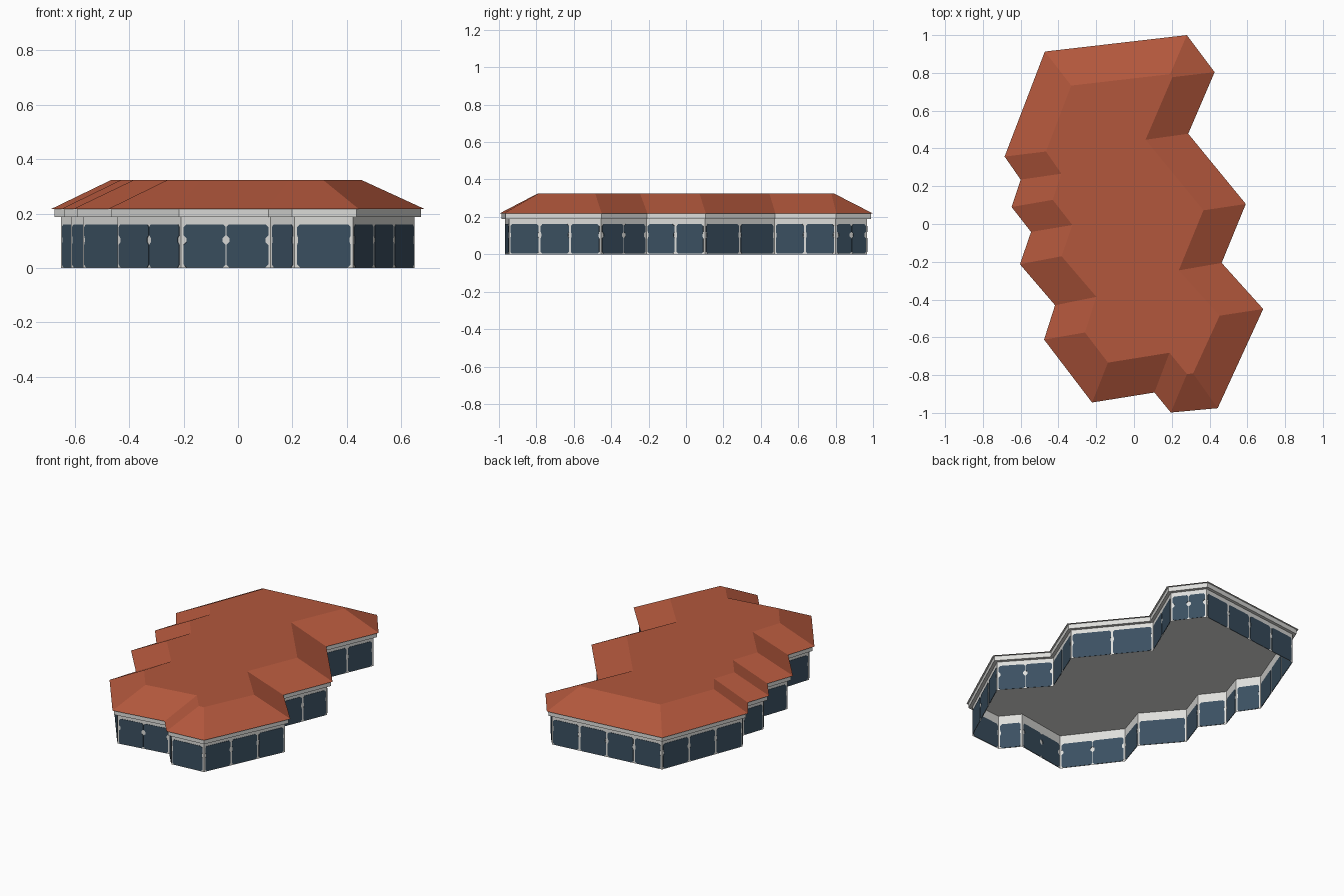
import bpy, bmesh
from mathutils import Vector

if "Cube" in bpy.data.objects:
    bpy.data.objects.remove(bpy.data.objects["Cube"])

# Eave outline of the building, clockwise seen from above
EAVE = [(-.472, .913), (.28, 1.0), (.427, .804), (.287, .478), (.592, .106),
        (.464, -.206), (.684, -.45), (.443, -.975), (.195, -.998), (.108, -.892),
        (-.222, -.945), (-.476, -.612), (-.418, -.43), (-.604, -.213),
        (-.545, -.042), (-.648, .09), (-.6, .235), (-.685, .357)]
# Window panes on each wall, same order
PANES = [4, 2, 2, 2, 2, 2, 3, 1, 1, 2, 2, 1, 1, 1, 1, 1, 1, 3]
# Walls whose panes nearly touch, leaving a small star between them
TIGHT = (1, 5, 9, 10)
Z_EAVE, Z_ROOF, Z_TRIM = .218, .324, .188


def material(name, rgb):
    lin = [((c / 255 + .055) / 1.055) ** 2.4 for c in rgb]
    m = bpy.data.materials.new(name)
    m.diffuse_color = (*lin, 1)
    m.use_nodes = True
    m.node_tree.nodes["Principled BSDF"].inputs["Base Color"].default_value = m.diffuse_color
    return m


TILE = material("terracotta_tile", (178, 87, 60))
WHITE = material("white_plaster", (222, 222, 219))
GLASS = material("blue_grey_glass", (59, 80, 97))


def make_object(name, bm, mat):
    me = bpy.data.meshes.new(name)
    bm.to_mesh(me)
    bm.free()
    me.materials.append(mat)
    ob = bpy.data.objects.new(name, me)
    bpy.context.collection.objects.link(ob)
    return ob


def inset(d):
    """Outline moved inwards by d with mitred corners."""
    pts = [Vector(p) for p in EAVE]
    out = []
    for i, p in enumerate(pts):
        a = (p - pts[i - 1]).normalized()
        b = (pts[(i + 1) % len(pts)] - p).normalized()
        n1, n2 = Vector((a.y, -a.x)), Vector((b.y, -b.x))
        out.append(p + (n1 + n2) * d / (1 + n1.dot(n2)))
    return out


def ring(bm, d, z):
    return [bm.verts.new((p.x, p.y, z)) for p in inset(d)]


def bridge(bm, low, high):
    for i in range(len(low)):
        j = (i + 1) % len(low)
        bm.faces.new((low[j], low[i], high[i], high[j]))


# Hipped roof with a flat top
bm = bmesh.new()
low, high = ring(bm, 0, Z_EAVE), ring(bm, .195, Z_ROOF)
bridge(bm, low, high)
bm.faces.new(high[::-1])
make_object("roof", bm, TILE)

# Ceiling and eave underside
bm = bmesh.new()
bm.faces.new(ring(bm, 0, Z_EAVE - .0005))
make_object("ceiling", bm, WHITE)

# Trim band under the eaves
bm = bmesh.new()
low, high = ring(bm, .01, Z_TRIM), ring(bm, .01, Z_EAVE - .001)
bridge(bm, low, high)
bridge(bm, ring(bm, .029, Z_TRIM), low)
make_object("eave_trim", bm, WHITE)

# Walls, open underneath
bm = bmesh.new()
bridge(bm, ring(bm, .03, 0), ring(bm, .03, Z_EAVE - .001))
make_object("walls", bm, WHITE)


def pane_profile(u0, u1, n):
    """Pane with clipped corners and a notch n deep halfway up each side."""
    z0, zm, z1, c = .003, .103, .161, .01
    right = [(u1 - c, z0), (u1, z0 + c), (u1, zm - .018), (u1 - n, zm - .007),
             (u1 - n, zm + .007), (u1, zm + .018), (u1, z1 - c), (u1 - c, z1)]
    return right + [(u0 + u1 - u, z) for u, z in reversed(right)]


# Window panes: thin plates showing on both sides of the walls
bm = bmesh.new()
corners = inset(.03)
for i, count in enumerate(PANES):
    a, b = corners[i], corners[(i + 1) % len(corners)]
    along = (b - a).normalized()
    out = Vector((-along.y, along.x))
    margin = .009
    gap, notch = (.003, .011) if i in TIGHT else (.012, .004)
    step = ((b - a).length - 2 * margin + gap) / count
    for k in range(count):
        u0 = margin + k * step
        prof = pane_profile(u0, u0 + step - gap, notch)
        sides = []
        for off in (-.002, .002):
            pts = [a + along * u + out * off for u, z in prof]
            sides.append([bm.verts.new((p.x, p.y, z)) for p, (u, z) in zip(pts, prof)])
        bm.faces.new(sides[0])
        bm.faces.new(sides[1][::-1])
        bridge(bm, sides[0], sides[1])
bmesh.ops.recalc_face_normals(bm, faces=bm.faces)
make_object("windows", bm, GLASS)
